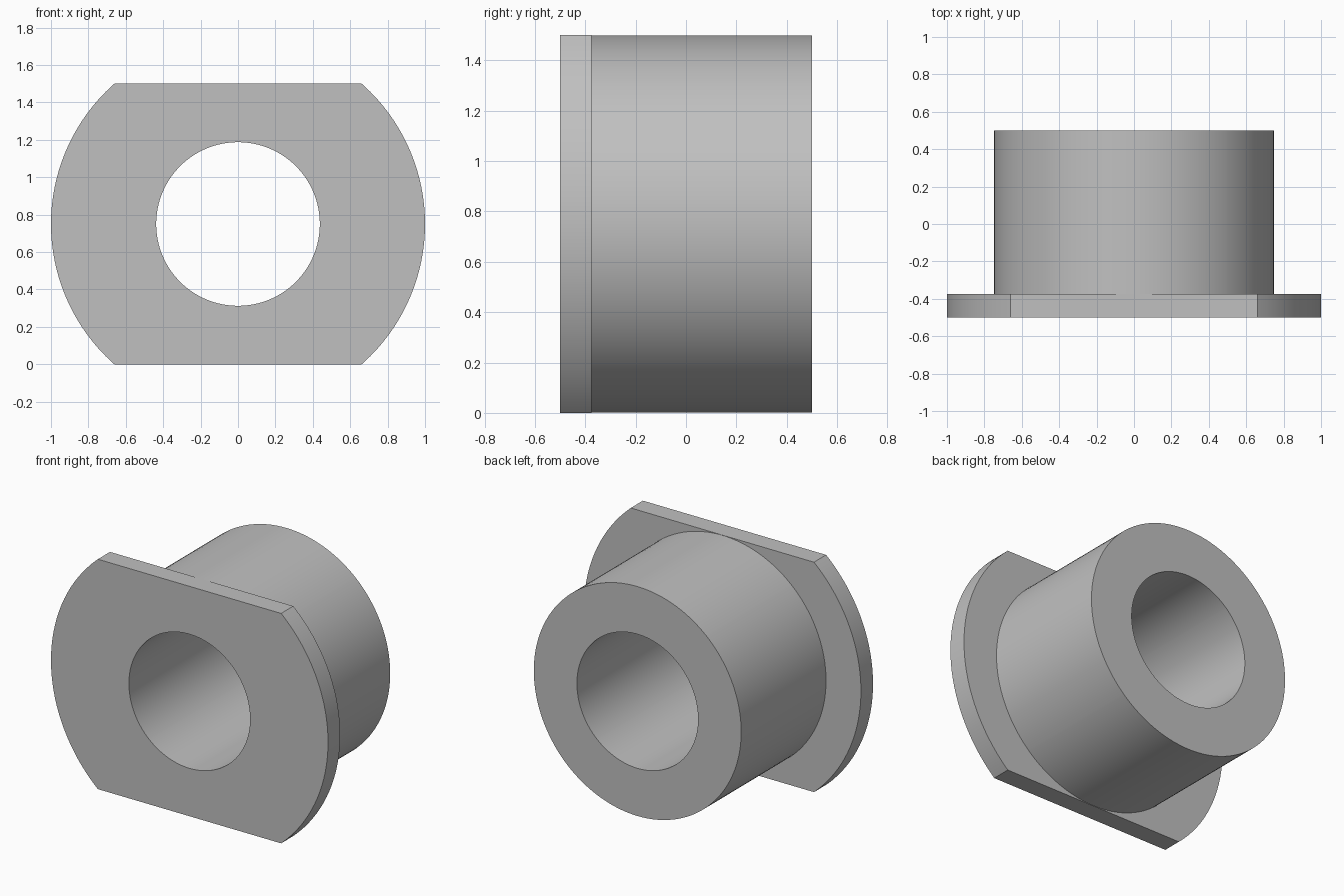
import bpy
import bmesh
from math import asin, cos, sin, pi

cube = bpy.data.objects.get("Cube")
if cube:
    bpy.data.objects.remove(cube, do_unlink=True)

BORE, SLEEVE, FLANGE, HALF = 0.4375, 0.7485, 1.0, 0.75
FRONT, STEP, BACK = -0.5, -0.375, 0.5
SEGMENTS = 128

# Even steps around the axis, plus the four corners where the flats begin
corner = asin(HALF / FLANGE)
angles = sorted([2 * pi * i / SEGMENTS for i in range(SEGMENTS)]
                + [corner, pi - corner, pi + corner, 2 * pi - corner])


def round_radius(r):
    return lambda a: r


def flat_sided(a):
    return min(FLANGE, HALF / max(abs(sin(a)), 0.001))


# Closed profile swept around the bore axis
profile = [(round_radius(BORE), FRONT), (flat_sided, FRONT), (flat_sided, STEP),
           (round_radius(SLEEVE), STEP), (round_radius(SLEEVE), BACK),
           (round_radius(BORE), BACK)]

bm = bmesh.new()
rings = [[bm.verts.new((r(a) * cos(a), y, HALF + r(a) * sin(a))) for a in angles]
         for r, y in profile]
for k, ring in enumerate(rings):
    after = rings[(k + 1) % len(rings)]
    for i in range(len(angles)):
        j = (i + 1) % len(angles)
        bm.faces.new((ring[i], ring[j], after[j], after[i]))
bmesh.ops.recalc_face_normals(bm, faces=bm.faces)

mesh = bpy.data.meshes.new("flanged_bushing")
bm.to_mesh(mesh)
bm.free()
bushing = bpy.data.objects.new("flanged_bushing", mesh)
bpy.context.collection.objects.link(bushing)

# Plain grey metal
grey = bpy.data.materials.new("grey")
grey.use_nodes = True
color = (0.53, 0.53, 0.53, 1.0)
grey.diffuse_color = color
grey.node_tree.nodes["Principled BSDF"].inputs["Base Color"].default_value = color
mesh.materials.append(grey)

bpy.context.view_layer.objects.active = bushing
bushing.select_set(True)
bpy.ops.object.shade_smooth_by_angle(angle=pi / 6)
